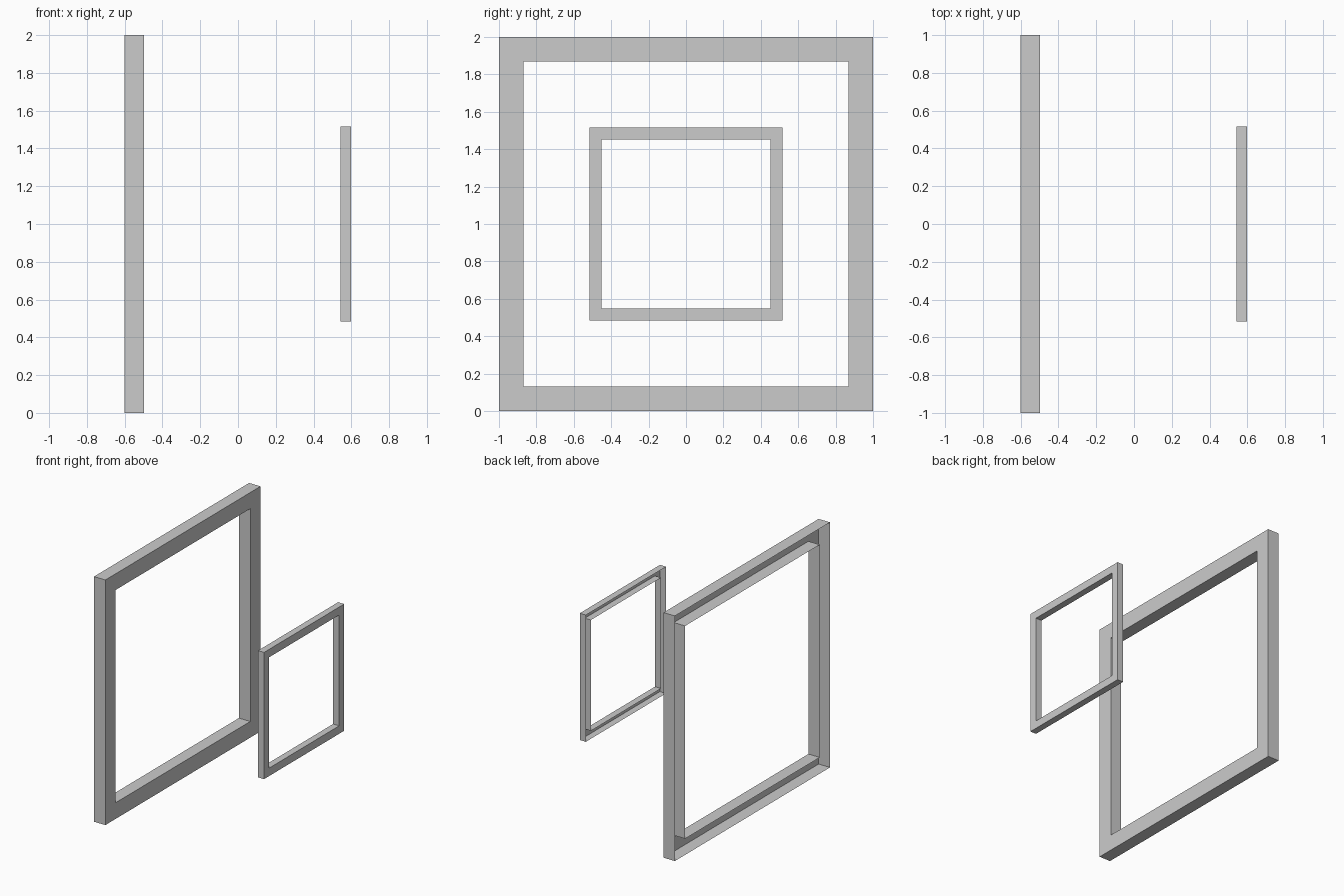
import bpy
import bmesh

if "Cube" in bpy.data.objects:
    bpy.data.objects.remove(bpy.data.objects["Cube"])


def square_loop(bm, x, half, cz=1.0):
    """Four corners of a square in the YZ plane."""
    return [bm.verts.new((x, sy * half, cz + sz * half))
            for sy, sz in ((-1, -1), (1, -1), (1, 1), (-1, 1))]


def open_backed_frame(name, x_back, x_front, outer, inner):
    """Square frame shell: outer wall, front face and inner wall; back left open."""
    bm = bmesh.new()
    loops = [square_loop(bm, x, half) for x, half in (
        (x_back, outer), (x_front, outer), (x_front, inner), (x_back, inner))]
    for a, b in zip(loops, loops[1:]):
        for i in range(4):
            j = (i + 1) % 4
            bm.faces.new((a[i], a[j], b[j], b[i]))
    mesh = bpy.data.meshes.new(name)
    bm.to_mesh(mesh)
    bm.free()
    obj = bpy.data.objects.new(name, mesh)
    bpy.context.collection.objects.link(obj)
    return obj


# Large frame standing on the ground, small frame floating in front of it
open_backed_frame("large_frame", -0.6, -0.497, 1.0, 0.868)
open_backed_frame("small_frame", 0.542, 0.597, 0.517, 0.452)
